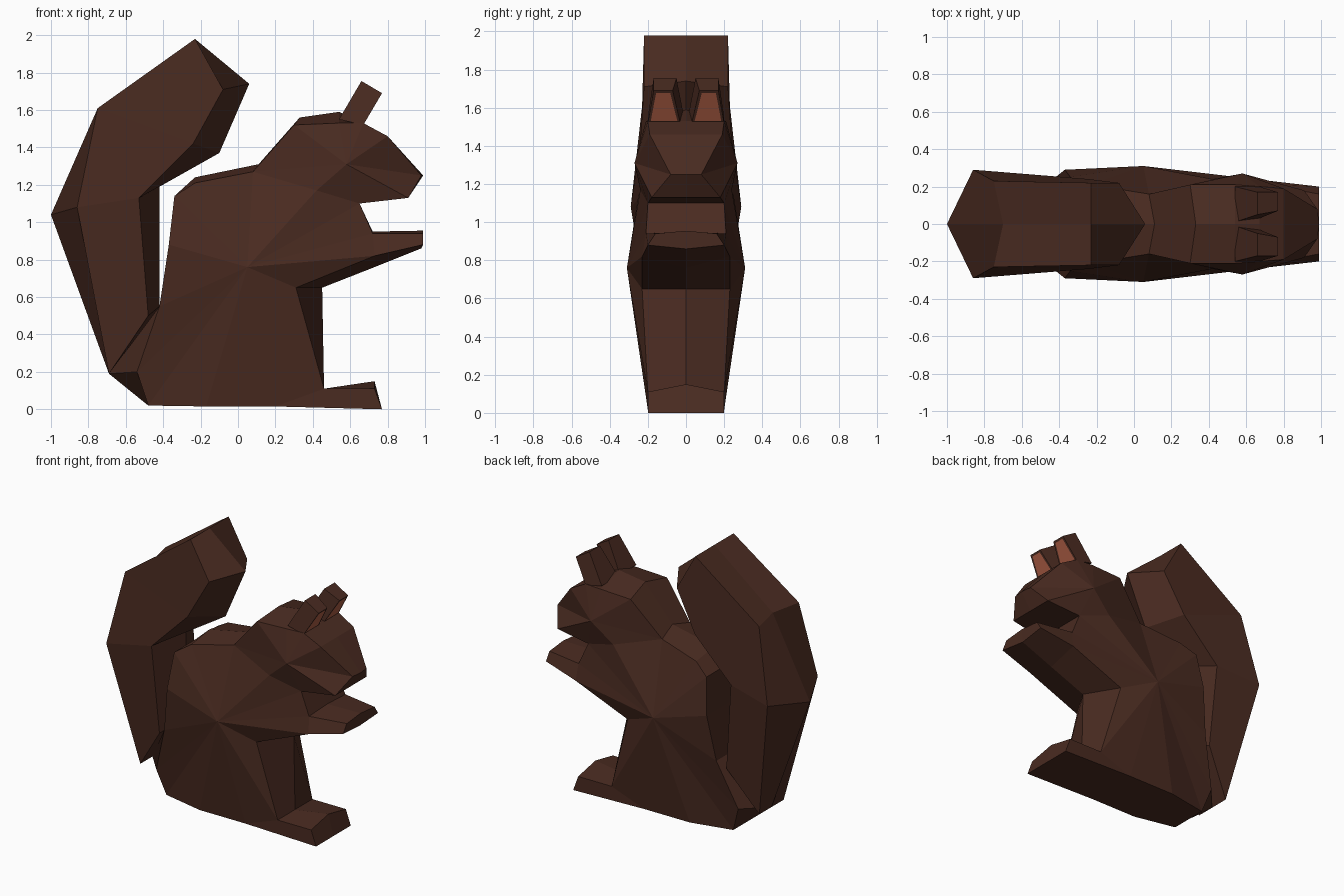
import bpy
import bmesh
from mathutils import Vector

cube = bpy.data.objects.get("Cube")
if cube:
    bpy.data.objects.remove(cube)


def make_material(name, colour):
    mat = bpy.data.materials.new(name)
    mat.use_nodes = True
    mat.diffuse_color = colour
    mat.node_tree.nodes["Principled BSDF"].inputs["Base Color"].default_value = colour
    return mat


FUR = make_material("brown_fur", (0.068, 0.024, 0.015, 1))
INNER_EAR = make_material("reddish_inner_ear", (0.42, 0.11, 0.06, 1))


def finish(bm, name):
    """Mirror the half mesh across y = 0 and turn it into an object."""
    bmesh.ops.remove_doubles(bm, verts=bm.verts, dist=0.0005)
    bmesh.ops.mirror(bm, geom=bm.verts[:] + bm.edges[:] + bm.faces[:],
                     axis='Y', merge_dist=0.0005)
    bmesh.ops.recalc_face_normals(bm, faces=bm.faces)
    mesh = bpy.data.meshes.new(name)
    bm.to_mesh(mesh)
    bm.free()
    mesh.materials.append(FUR)
    mesh.materials.append(INNER_EAR)
    obj = bpy.data.objects.new(name, mesh)
    bpy.context.collection.objects.link(obj)
    return obj


def side_profile_part(name, outline, hub=None, open_edges=()):
    """Outline points are (x, z, half width[, centre x, centre z]).
    The flank is a fan round the hub, or quads between both ends of the
    outline; a rim joins the flank outline to the centre line."""
    bm = bmesh.new()
    count = len(outline)
    side = [Vector((p[0], -p[2], p[1])) for p in outline]
    centre = [Vector((p[3], 0, p[4]) if len(p) > 3 else (p[0], 0, p[1]))
              for p in outline]

    def face(*points):
        bm.faces.new([bm.verts.new(p) for p in points])

    for i in range(count):
        j = (i + 1) % count
        if hub:
            face(Vector((hub[0], -hub[2], hub[1])), side[i], side[j])
        if i not in open_edges:
            face(side[j], side[i], centre[i], centre[j])
    if not hub:
        for i in range(count // 2 - 1):
            face(side[i], side[i + 1], side[count - 2 - i], side[count - 1 - i])
    return finish(bm, name)


# Points shared by neighbouring parts
nape = (0.08, 1.27, 0.16, 0.11, 1.31)
neck = (0.42, 1.17, 0.24)
throat = (0.65, 1.10, 0.20)
wrist_top = (0.72, 0.94, 0.21, 0.72, 0.95)
wrist_bottom = (0.73, 0.82, 0.23, 0.73, 0.76)
ankle = (0.46, 0.11, 0.20)
sole = (0.20, 0.015, 0.20)

# Torso with upper arms
side_profile_part("torso", [
    (-0.54, 0.20, 0.17, -0.69, 0.19),
    (-0.42, 0.55, 0.25),
    (-0.37, 0.88, 0.29),
    (-0.34, 1.14, 0.25),
    (-0.23, 1.21, 0.21, -0.23, 1.24),
    nape, neck, throat, wrist_top, wrist_bottom,
    (0.31, 0.65, 0.23, 0.45, 0.65),
    ankle, sole,
    (-0.17, 0.015, 0.20),
    (-0.48, 0.02, 0.14),
], hub=(0.05, 0.76, 0.31), open_edges=(5, 6, 8, 11))

# Paws held out in front
side_profile_part("front_paws", [
    wrist_top,
    (0.99, 0.94, 0.16, 0.99, 0.955),
    (0.99, 0.88, 0.20, 0.98, 0.86),
    wrist_bottom,
], open_edges=(3,))

# Feet
side_profile_part("feet", [
    ankle,
    (0.73, 0.11, 0.20, 0.73, 0.15),
    (0.77, 0, 0.20),
    sole,
], open_edges=(3,))

# Head with a pointed snout
side_profile_part("head", [
    nape,
    (0.30, 1.52, 0.21, 0.33, 1.56),
    (0.54, 1.53, 0.21, 0.54, 1.59),
    (0.67, 1.53, 0.20),
    (0.80, 1.46, 0.19),
    (0.98, 1.25, 0.08, 0.99, 1.25),
    (0.91, 1.13, 0.18),
    throat, neck,
], hub=(0.58, 1.31, 0.27), open_edges=(7, 8))

# Bushy tail curling up behind the back
side_profile_part("tail", [
    (-0.69, 0.19, 0.14),
    (-0.86, 1.08, 0.29, -1, 1.04),
    (-0.75, 1.61, 0.23, -0.70, 1.61),
    (-0.23, 1.98, 0.22),
    (-0.08, 1.71, 0.22, 0.06, 1.74),
    (-0.24, 1.42, 0.24, -0.10, 1.37),
    (-0.53, 1.13, 0.24, -0.42, 1.19),
    (-0.48, 0.50, 0.22, -0.42, 0.55),
])

# Ears: tapered blocks leaning forward, with an inset coloured front
bm = bmesh.new()
rings = []
for x, z, inner, outer in [(0.54, 1.55, 0.01, 0.20), (0.66, 1.755, 0.05, 0.17),
                           (0.77, 1.69, 0.07, 0.17), (0.67, 1.52, 0.03, 0.20)]:
    rings.append([bm.verts.new((x, -y, z)) for y in (inner, outer)])
for a, b in zip(rings, rings[1:] + rings[:1]):
    quad = bm.faces.new([a[0], a[1], b[1], b[0]])
    if a is rings[2]:
        ear_front = quad
for k in (0, 1):
    bm.faces.new([ring[k] for ring in rings])
bmesh.ops.recalc_face_normals(bm, faces=bm.faces)
bmesh.ops.inset_individual(bm, faces=[ear_front], thickness=0.02)
ear_front.material_index = 1
finish(bm, "ears")
